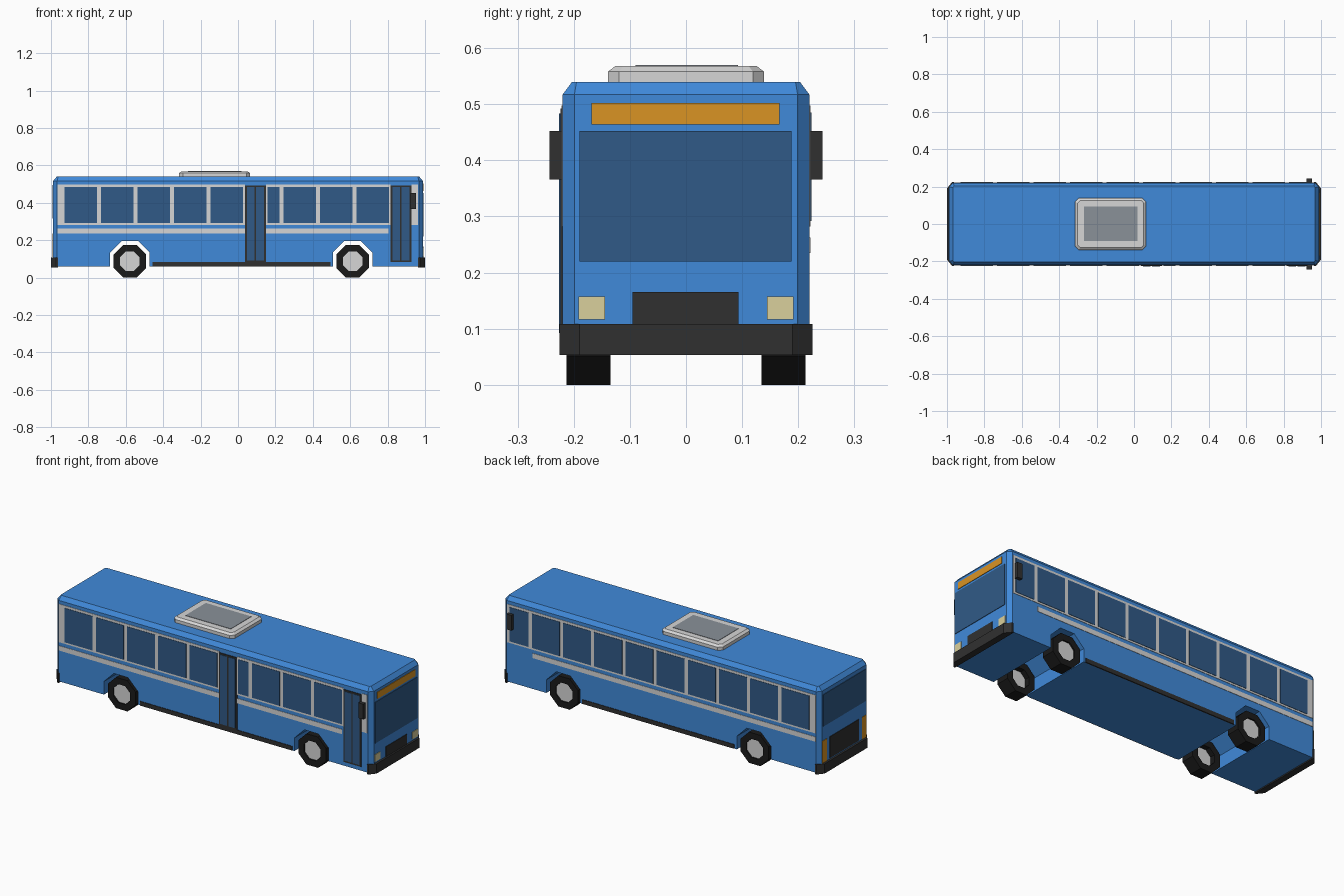
import bpy, bmesh, math
from mathutils import Matrix

if "Cube" in bpy.data.objects:
    bpy.data.objects.remove(bpy.data.objects["Cube"])


def material(name, *srgb):
    lin = [((c / 255 + 0.055) / 1.055) ** 2.4 for c in srgb] + [1]
    m = bpy.data.materials.new(name)
    m.use_nodes = True
    m.diffuse_color = lin
    bsdf = next(n for n in m.node_tree.nodes if n.type == 'BSDF_PRINCIPLED')
    bsdf.inputs["Base Color"].default_value = lin
    bsdf.inputs["Roughness"].default_value = 0.8
    return m


BLUE = material("body blue", 64, 138, 218)
GLASS = material("dark glass", 48, 90, 135)
GREY = material("light grey", 214, 214, 214)
PANEL = material("mid grey", 138, 145, 153)
BLACK = material("trim black", 48, 48, 48)
TYRE = material("tyre black", 26, 26, 26)
AMBER = material("amber", 218, 148, 36)
CREAM = material("lamp cream", 218, 208, 156)


def finish(name, bm, *mats):
    bmesh.ops.recalc_face_normals(bm, faces=bm.faces)
    me = bpy.data.meshes.new(name)
    bm.to_mesh(me)
    bm.free()
    for m in mats:
        me.materials.append(m)
    ob = bpy.data.objects.new(name, me)
    bpy.context.collection.objects.link(ob)
    return ob


def box(name, mat, x, y, z):
    """Box from three (low, high) ranges."""
    bm = bmesh.new()
    bmesh.ops.create_cube(bm, size=1)
    for v in bm.verts:
        v.co = [r[0] + (c + 0.5) * (r[1] - r[0]) for c, r in zip(v.co, (x, y, z))]
    return finish(name, bm, mat)


def loft(name, mat, rings):
    """Stack of matching outlines, capped at both ends."""
    bm = bmesh.new()
    loops = [[bm.verts.new(p) for p in ring] for ring in rings]
    n = len(loops[0])
    for a, b in zip(loops, loops[1:]):
        for i in range(n):
            j = (i + 1) % n
            bm.faces.new((a[i], a[j], b[j], b[i]))
    bm.faces.new(loops[0])
    bm.faces.new(loops[-1])
    return finish(name, bm, mat)


def cut_rect(hx, hy, c, z, cx=0):
    """Rectangle outline with cut corners."""
    quarter = [(hx, hy - c), (hx - c, hy)]
    pts = quarter + [(-x, y) for x, y in reversed(quarter)]
    pts += [(-x, -y) for x, y in pts]
    return [(cx + x, y, z) for x, y in pts]


def octagon(cx, cz, apothem, y):
    r = apothem / math.cos(math.pi / 8)
    angles = [math.pi / 8 + k * math.pi / 4 for k in range(8)]
    return [(cx + r * math.cos(a), y, cz + r * math.sin(a)) for a in angles]


HY = 0.22
AXLES = {"rear": -0.578, "front": 0.613}

# Body shell with wheel arches cut right through
body = loft("body", BLUE, [cut_rect(0.988, HY, 0.021, 0.06),
                           cut_rect(0.988, HY, 0.021, 0.517),
                           cut_rect(0.969, 0.203, 0.008, 0.54)])
for end, ax in AXLES.items():
    cutter = loft("arch_cutter", BLUE, [octagon(ax, 0.09, 0.106, -0.4),
                                        octagon(ax, 0.09, 0.106, 0.4)])
    cutter.hide_render = True
    mod = body.modifiers.new("arch", 'BOOLEAN')
    mod.operation, mod.solver, mod.object = 'DIFFERENCE', 'EXACT', cutter
    bpy.context.view_layer.objects.active = body
    bpy.ops.object.modifier_apply(modifier=mod.name)
    bpy.data.objects.remove(cutter)


# Wheels: octagonal tyre with a recessed hub on each face
def wheel(name, ax, side):
    profile = [(0.052, 0.165), (0.052, 0.135), (0.087, 0.135),
               (0.087, 0.213), (0.052, 0.213), (0.052, 0.205)]
    ob = loft(name, TYRE, [octagon(ax, 0.087, r, side * y) for r, y in profile])
    ob.data.materials.append(GREY)
    for f in ob.data.polygons:
        f.material_index = int(len(f.vertices) == 8)


for end, ax in AXLES.items():
    for label, side in (("left", 1), ("right", -1)):
        wheel(f"{end}_{label}_wheel", ax, side)


# Thin plates lying on a side wall or on an end wall
def side_plate(name, mat, side, x, z, t=0.002):
    return box(name, mat, x, sorted((side * (HY - 0.004), side * (HY + t))), z)


def end_plate(name, mat, end, y, z, t=0.003):
    return box(name, mat, sorted((end * 0.984, end * (0.988 + t))), y, z)


# Side walls: window bands, stripes, skirts, mirrors
DOORS = {"middle": (0.037, 0.15), "front": (0.815, 0.927)}
BAND, STRIPE, PANE = (0.282, 0.498), (0.235, 0.262), (0.292, 0.485)
bands = {1: [(-0.966, 0.962)],
         -1: [(-0.966, 0.037), (0.15, 0.815), (0.927, 0.962)]}
stripes = {1: [(-0.966, 0.805)], -1: [(-0.966, 0.037), (0.15, 0.805)]}
for label, side in (("left", 1), ("right", -1)):
    for span in bands[side]:
        side_plate(f"{label}_window_band", GREY, side, span, BAND)
    for span in stripes[side]:
        side_plate(f"{label}_stripe", GREY, side, span, STRIPE)
    for i in range(10 if side > 0 else 9):
        x0 = -0.927 + 0.195 * i
        x1 = min(x0 + 0.174, 0.947)
        if side < 0 and i == 5:
            x0 = 0.158
        side_plate(f"{label}_window", GLASS, side, (x0, x1), PANE, 0.004)
    side_plate(f"{label}_skirt", BLACK, side, (-0.457, 0.495), (0.06, 0.084), 0.003)
    box(f"{label}_mirror", BLACK, (0.922, 0.953),
        sorted((side * 0.218, side * 0.243)), (0.366, 0.452))

# Double-leaf doors on the right side
for label, (a, b) in DOORS.items():
    side_plate(f"{label}_door_frame", BLACK, -1, (a, b), (0.083, 0.492), 0.004)
    mid = (a + b) / 2
    for lo, hi in ((a + 0.01, mid - 0.004), (mid + 0.004, b - 0.01)):
        side_plate(f"{label}_door_leaf", GLASS, -1, (lo, hi), (0.092, 0.483), 0.006)

# Front wall
end_plate("windshield", GLASS, 1, (-0.19, 0.188), (0.22, 0.452))
end_plate("destination_sign", AMBER, 1, (-0.168, 0.167), (0.464, 0.502))
end_plate("front_grille", BLACK, 1, (-0.095, 0.094), (0.1, 0.165))

# Rear wall
end_plate("rear_window", GLASS, -1, (-0.19, 0.19), (0.315, 0.495))
end_plate("rear_grille", BLACK, -1, (-0.13, 0.13), (0.115, 0.235))

# Lamps at both ends
for s in (1, -1):
    end_plate("headlight", CREAM, 1, sorted((s * 0.144, s * 0.192)), (0.116, 0.157))
    end_plate("tail_light", AMBER, -1, sorted((s * 0.158, s * 0.197)), (0.11, 0.235))

# Bumpers wrapping the cut corners
for label, s in (("front", 1), ("rear", -1)):
    outline = [(0.963, -0.225), (0.972, -0.225), (1, -0.19),
               (1, 0.19), (0.972, 0.225), (0.963, 0.225)]
    loft(f"{label}_bumper", BLACK,
         [[(s * x, y, z) for x, y in outline] for z in (0.053, 0.108)])

# Roof unit
RX = -0.125
loft("roof_unit", GREY, [cut_rect(0.19, 0.139, 0.02, 0.538, RX),
                         cut_rect(0.19, 0.139, 0.02, 0.558, RX),
                         cut_rect(0.177, 0.126, 0.014, 0.568, RX)])
box("roof_unit_panel", PANEL, (-0.266, 0.018), (-0.09, 0.093), (0.56, 0.57))
